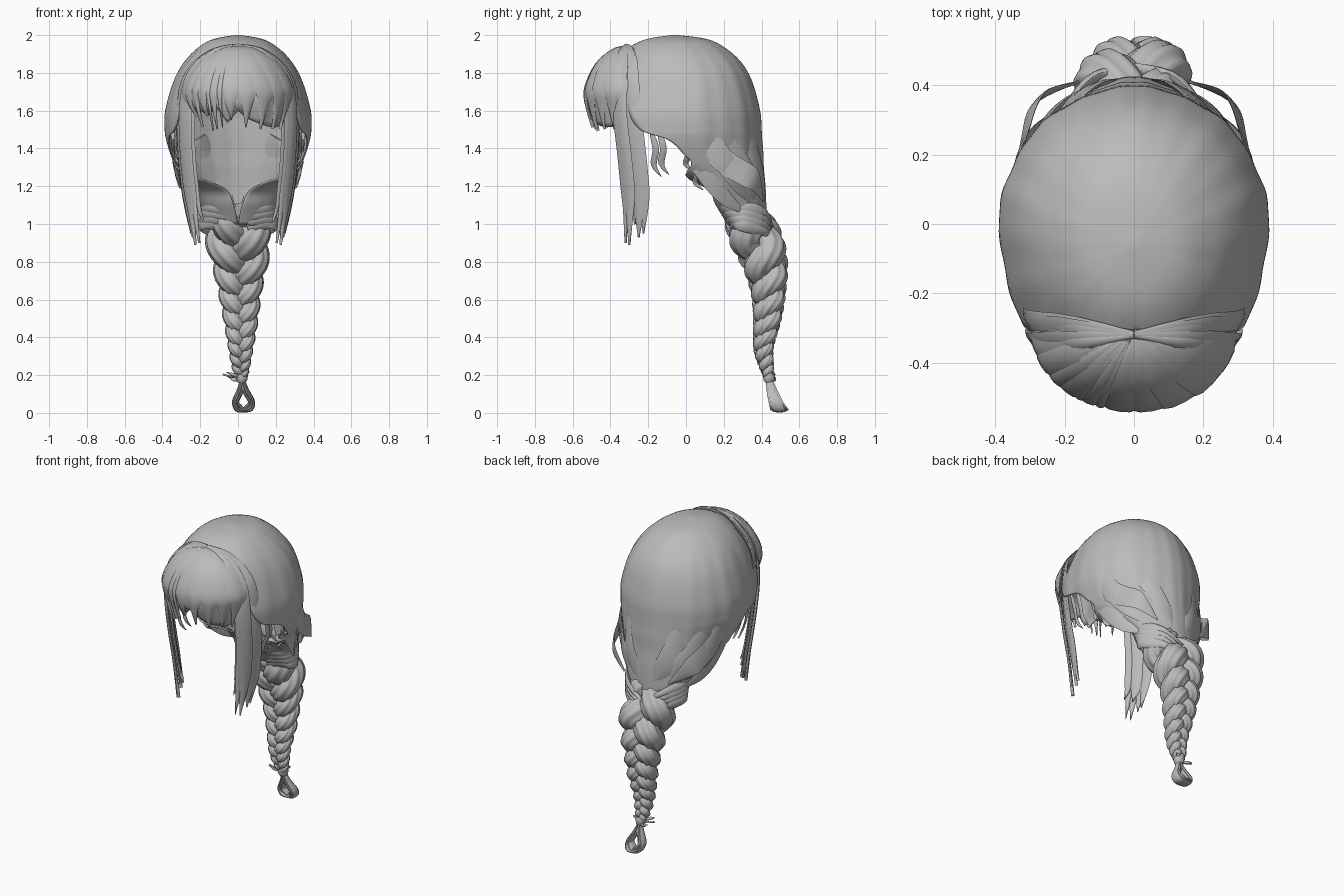
import bpy, bmesh, math
from mathutils import Vector

if "Cube" in bpy.data.objects:
    bpy.data.objects.remove(bpy.data.objects["Cube"])

hair = bpy.data.materials.new("hair grey")
hair.diffuse_color = (0.5, 0.5, 0.5, 1)
hair.use_nodes = True
hair.node_tree.nodes["Principled BSDF"].inputs["Base Color"].default_value = hair.diffuse_color


def spline(pts, n):
    """Catmull-Rom samples through tuples of any length."""
    out = []
    for i in range(n + 1):
        f = i / n * (len(pts) - 1)
        k = min(int(f), len(pts) - 2)
        t = f - k
        a, b, c, d = (pts[min(max(j, 0), len(pts) - 1)] for j in (k - 1, k, k + 1, k + 2))
        out.append([0.5 * (2 * q + (r - p) * t + (2 * p - 5 * q + 4 * r - s) * t * t
                           + (3 * q - p - 3 * r + s) * t ** 3) for p, q, r, s in zip(a, b, c, d)])
    return out


def loft(name, rows, closed, thick=0):
    """Skin rows of points; closed rows become a capped tube."""
    bm = bmesh.new()
    vr = [[bm.verts.new(p) for p in row] for row in rows]
    n = len(rows[0])
    for a, b in zip(vr, vr[1:]):
        for j in range(n if closed else n - 1):
            k = (j + 1) % n
            bm.faces.new((a[j], a[k], b[k], b[j]))
    if closed:
        bm.faces.new(vr[0])
        bm.faces.new(vr[-1])
    else:
        bmesh.ops.remove_doubles(bm, verts=bm.verts, dist=0.0004)
    bmesh.ops.recalc_face_normals(bm, faces=bm.faces)
    me = bpy.data.meshes.new(name)
    bm.to_mesh(me)
    bm.free()
    me.materials.append(hair)
    ob = bpy.data.objects.new(name, me)
    bpy.context.collection.objects.link(ob)
    if thick:
        m = ob.modifiers.new("thickness", "SOLIDIFY")
        m.thickness, m.offset = thick, 0
    bpy.context.view_layer.objects.active = ob
    ob.select_set(True)
    bpy.ops.object.shade_smooth_by_angle(angle=math.radians(50))
    ob.select_set(False)
    return ob


def lock(name, pts, width, centre=(0, -0.1), n=18, thick=0.012, root=0.3, taper=2.6):
    """Flat tapering strand whose broad side faces away from the centre."""
    path = [Vector(p) for p in spline(pts, n)]
    rows = []
    for i, p in enumerate(path):
        t = (path[min(i + 1, n)] - path[max(i - 1, 0)]).normalized()
        out = p - Vector((centre[0], centre[1], min(p.z, 1.6)))
        side = t.cross(out).normalized()
        out = side.cross(t).normalized()
        f = i / n
        w = width / 2 * min(root + 3 * f, 1) * max(min(1, (1 - f) * taper), 0.06)
        rows.append([p + side * w * math.cos(a) + out * thick * math.sin(a)
                     for a in (k * math.pi / 4 for k in range(8))])
    return loft(name, rows, True)


# Scalp shell: z, half width, centre y, back depth, front depth, half sweep in degrees
shell = [(1.998, .0001, -.06, .0001, .0001, 180), (1.975, .13, -.05, .16, .16, 180),
         (1.925, .215, -.04, .25, .27, 180), (1.85, .285, -.02, .31, .36, 141),
         (1.75, .338, 0, .345, .44, 133), (1.6, .38, 0, .385, .5, 127),
         (1.5, .383, 0, .393, .5, 119), (1.45, .376, 0, .396, .5, 102),
         (1.38, .356, .005, .397, .4, 94), (1.3, .325, .06, .345, .3, 97),
         (1.2, .27, .18, .235, .09, 160), (1.1, .21, .27, .15, .11, 174), (1.0, .16, .32, .1, .1, 179)]
rows = []
for z, a, yc, bb, bf, T in spline(shell, 60):
    row = []
    T = 180 if z > 1.924 else min(T, 180)
    for j in range(81):
        t = math.radians(T) * (j / 40 - 1)
        g = 1 + 0.006 * math.sin(9 * abs(t) + 1) + 0.005 * math.sin(20 * abs(t))
        row.append((a * g * math.sin(t), yc + (bb if math.cos(t) > 0 else bf) * g * math.cos(t), z))
    rows.append(row)
loft("scalp_shell", rows, False, 0.008)

# Fringe sheet, fanning from the parting with uneven tips
TIPS = [1.6, 1.58, 1.6, 1.58, 1.62, 1.54, 1.6, 1.56, 1.53, 1.52, 1.51, 1.52, 1.56]


def fringe_path(u, tip, lift=0):
    """Curve from the parting over the brow, drawn in at the tip."""
    s, c = math.sin(u * 1.45), math.cos(u * 1.45)
    prof = [(0, 0, 1.935), (.35, .35, 1.915), (.7, .72, 1.84), (.93, .97, 1.72), (.9, .97, 1.63), (.78, .82, tip)]
    return [(s * (.30 + lift) * r, -.31 - c * (.22 + lift) * q, z + lift * .5) for r, q, z in prof]


cols = []
for j in range(73):
    u = j / 36 - 1
    f = (u + 1) / 2 * (len(TIPS) - 1)
    k = min(int(f), len(TIPS) - 2)
    tip = TIPS[k] + (TIPS[k + 1] - TIPS[k]) * (f - k)
    cols.append(spline(fringe_path(u, tip, .005 * math.cos(f * math.pi)), 16))
loft("fringe_sheet", cols, False, 0.008)

# Fringe strands laid over the sheet: fan position, tip height, width
for u, tip, w in ((-.95, 1.53, .09), (-.78, 1.57, .08), (-.62, 1.51, .06), (-.5, 1.57, .08), (-.4, 1.49, .035),
                  (-.33, 1.5, .06), (-.24, 1.51, .035), (-.1, 1.55, .1), (.12, 1.51, .11), (.36, 1.5, .13),
                  (.6, 1.5, .12), (.82, 1.5, .11), (.97, 1.52, .08)):
    lock("fringe_strand", fringe_path(u, tip, .006), w, (0, -.25), root=.1, thick=.009)

for s in (-1, 1):
    # Long face-framing locks: sideways shift, depth shift, tip height, width
    for dx, dy, tip, w in ((0, .0, .89, .085), (.012, .05, .93, .1), (-.02, -.02, .9, .06),
                           (.02, .075, .95, .08), (-.01, .03, 1.0, .09), (-.04, -.01, 1.02, .05)):
        x = .285 + dx
        lock("side_lock", [(0, -.32, 1.945), (s * .14, -.335 + dy * .5, 1.905), (s * (x - .03), -.345 + dy * .8, 1.77),
                           (s * x, -.345 + dy, 1.58), (s * (x - .005), -.32 + dy, 1.35),
                           (s * (x - .03), -.3 + dy, 1.12), (s * (.225 + dx), -.3 + dy, tip)],
             w, n=28, thick=.009, root=.25, taper=5)
    # Loose curls near the ear and nape
    for x, y, z, d in ((.33, -.19, 1.5, .25), (.32, -.15, 1.5, .24), (.33, -.02, 1.43, .15), (.29, .03, 1.34, .16)):
        lock("ear_wisp", [(s * x, y, z), (s * x, y + .03, z - d * .4), (s * (x - .03), y + .02, z - d * .75),
                          (s * (x - .04), y + .06, z - d)], .035, thick=.006)
    # Swept panels gathering into the braid
    for a, b, c in (((.345, .1, 1.47), (.3, .25, 1.27), (.08, .41, 1.05)),
                    ((.31, .2, 1.45), (.215, .34, 1.24), (.03, .41, 1.04)),
                    ((.2, .32, 1.46), (.13, .39, 1.25), (.01, .415, 1.05)),
                    ((.325, .06, 1.35), (.27, .19, 1.18), (.12, .39, 1.03))):
        lock("gathered_panel", [(s * p[0], p[1], p[2]) for p in (a, b, c)], .12, (0, .1), thick=.01, root=.7)
    # Thin flap standing off the nape
    lock("flared_flap", [(s * .335, .14, 1.38), (s * .315, .25, 1.3), (s * .275, .36, 1.23), (s * .16, .41, 1.12)],
         .13, (0, .1), thick=.005, root=.6)
    # Bands wrapped round the base of the braid
    for k in range(4):
        z = 1.1 - k * .03
        lock("braid_base_band", [(s * .05, .2 + k * .015, z - .03), (s * .16, .21 + k * .015, z),
                                 (s * .195, .31, z - .015), (s * .12, .42, z - .05), (0, .45, z - .12)],
             .075, (0, .32), thick=.015, root=.6)

# Three-strand braid: z, centre x, centre y, half width
braid = [(1.06, 0, .31, .13), (.95, 0, .36, .17), (.8, .01, .415, .145), (.65, .01, .435, .112),
         (.5, .015, .43, .09), (.35, .015, .41, .065), (.25, .015, .425, .048), (.185, .02, .44, .028)]
axis = spline(braid, 170)
for k in range(3):
    ph = k * 2 * math.pi / 3 + .5
    path, wid = [], []
    for i, (z, x, y, w) in enumerate(axis):
        if i:
            ph += 2 * math.pi * (axis[i - 1][0] - z) / (3.1 * w)
        path.append(Vector((x + .54 * w * math.sin(ph), y + .34 * w * math.sin(2 * ph), z)))
        wid.append(w)
    rows = []
    for i, p in enumerate(path):
        t = (path[min(i + 1, 170)] - path[max(i - 1, 0)]).normalized()
        side = t.cross(Vector((0, 1, 0))).normalized()
        out = side.cross(t)
        ring = []
        for j in range(36):
            a = j * 2 * math.pi / 36
            r = wid[i] * .5 * (1, 1.06, 1.02, .93)[j % 4]  # combed grooves
            ring.append(p + side * r * math.cos(a) + out * r * math.sin(a))
        rows.append(ring)
    loft("braid_strand", rows, True)

# Tie with loose ends
tie = [[(.02 + r * math.cos(a), .44 + r * math.sin(a), z) for a in (j * math.pi / 8 for j in range(16))]
       for z, r in ((.215, .025), (.205, .033), (.175, .03), (.16, .02))]
loft("braid_tie", tie, True)
for x, y, z in ((-.08, .44, .205), (-.06, .41, .215), (-.05, .47, .19), (.06, .46, .22)):
    lock("tie_wisp", [(.02, .44, .19), ((x + .02) / 2, y, z - .015), (x, y, z)], .02, (0, .44), 8, .005)

# Folded tail loop
for o, w in ((0, .05), (.008, .038), (-.012, .035)):
    pts = [(.022, .44, .18), (.01 - o, .455, .12), (-.015 - o, .475, .06), (.0 - o, .49, .024 - o),
           (.03, .495, .016 - o * .5), (.062 + o, .49, .026 - o), (.073 + o, .475, .06),
           (.042 + o, .455, .12), (.025, .44, .18)]
    path = [Vector(p) for p in spline(pts, 40)]
    rows = []
    for i, p in enumerate(path):
        t = (path[min(i + 1, 40)] - path[max(i - 1, 0)]).normalized()
        side = t.cross(Vector((0, 1, 0))).normalized()
        f = .35 + .65 * math.sin(math.pi * i / 40)
        rows.append([p + side * .009 * math.cos(a) + Vector((0, w * f * math.sin(a), 0))
                     for a in (j * math.pi / 5 for j in range(10))])
    loft("tail_loop", rows, True)
